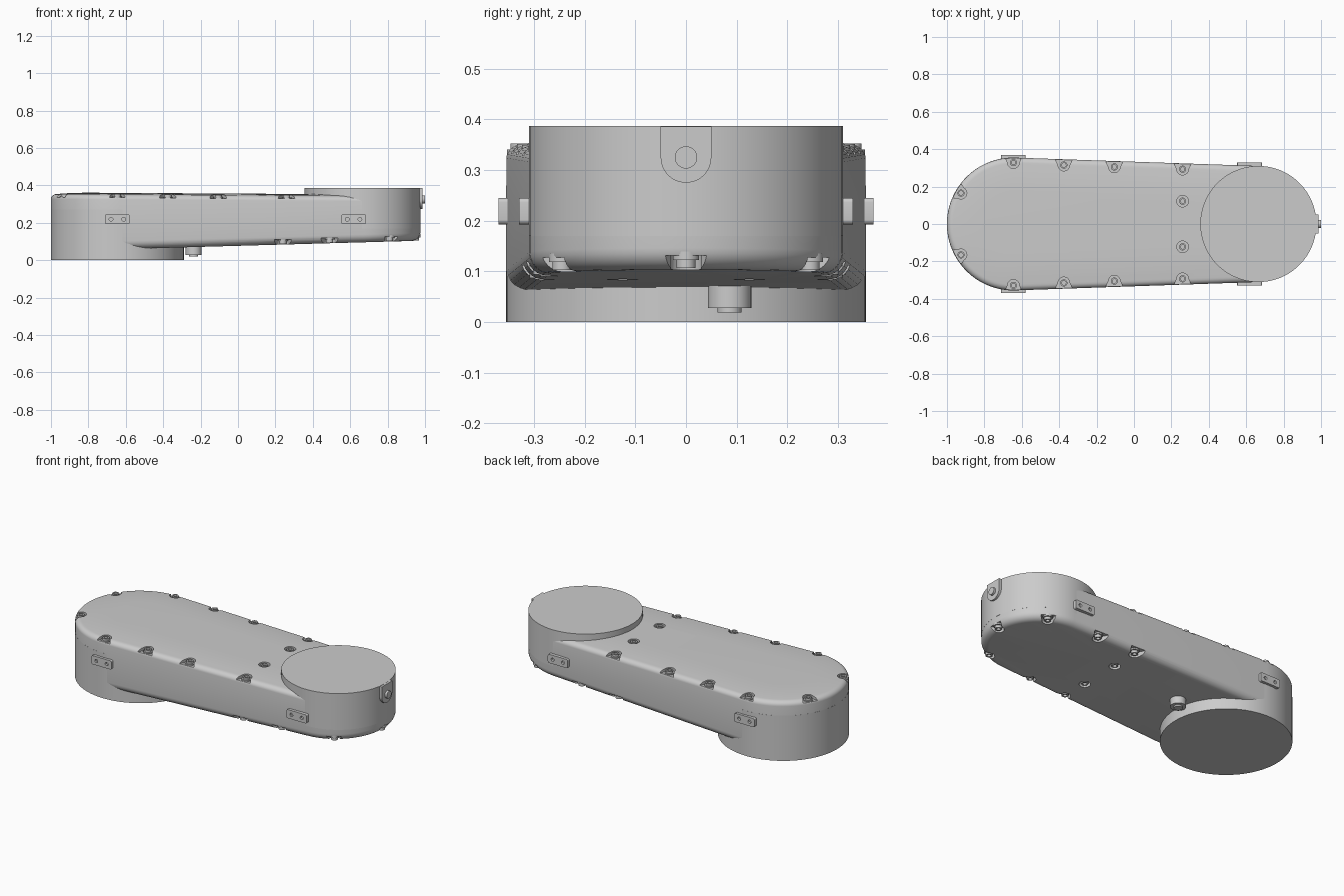
import bpy, bmesh
from math import sin, cos, pi, acos, atan2, radians
from mathutils import Matrix, Vector

if "Cube" in bpy.data.objects:
    bpy.data.objects.remove(bpy.data.objects["Cube"])

C1, R1 = -0.645, 0.355     # big end
C2, R2 = 0.665, 0.31       # small end
TAN = acos((R1 - R2) / (C2 - C1))


def z_bot(x): return 0.06 + 0.028 * (x + 0.6)
def z_top(x): return 0.36 - 0.006 * (x + 0.645)


def finish(name, bm, smooth=True):
    bmesh.ops.recalc_face_normals(bm, faces=bm.faces)
    me = bpy.data.meshes.new(name)
    bm.to_mesh(me)
    bm.free()
    ob = bpy.data.objects.new(name, me)
    bpy.context.collection.objects.link(ob)
    if smooth:
        smooth_object(ob)
    return ob


def select(ob):
    bpy.ops.object.select_all(action='DESELECT')
    ob.select_set(True)
    bpy.context.view_layer.objects.active = ob


def smooth_object(ob):
    select(ob)
    bpy.ops.object.shade_smooth_by_angle(angle=radians(30))


def loft(bm, loops):
    rings = [[bm.verts.new(p) for p in loop] for loop in loops]
    n = len(rings[0])
    for a, b in zip(rings, rings[1:]):
        for i in range(n):
            bm.faces.new((a[i], a[(i + 1) % n], b[(i + 1) % n], b[i]))
    bm.faces.new(rings[0][::-1])
    bm.faces.new(rings[-1])


def prism(bm, poly, z0, z1, mat=Matrix()):
    loft(bm, [[mat @ Vector((x, y, z)) for x, y in poly] for z in (z0, z1)])


def circle(r, n=32, cx=0, cy=0):
    return [(cx + r * cos(2 * pi * i / n), cy + r * sin(2 * pi * i / n)) for i in range(n)]


def cut(ob, bm):
    cutter = finish(ob.name + "_cutter", bm, False)
    cutter.hide_render = True
    mod = ob.modifiers.new("cut", 'BOOLEAN')
    mod.operation, mod.solver, mod.object = 'DIFFERENCE', 'EXACT', cutter
    select(ob)
    bpy.ops.object.modifier_apply(modifier=mod.name)
    bpy.data.objects.remove(cutter)
    smooth_object(ob)


def outline(inset, n=40):
    pts = []
    for c, r, a0, a1 in ((C2, R2, -TAN, TAN), (C1, R1, TAN, 2 * pi - TAN)):
        for i in range(n + 1):
            a = a0 + (a1 - a0) * i / n
            pts.append((c + (r - inset) * cos(a), (r - inset) * sin(a)))
    return pts


# Tapered arm housing: rounded lower edge, rounded upper edge, slightly crowned top
loops = []
for i in range(7):
    a = pi / 2 * i / 6
    loops.append([(x, y, z_bot(x) + 0.042 * (1 - sin(a))) for x, y in outline(0.042 * (1 - cos(a)))][:])
loops = []
for i in range(7):
    a = pi / 2 * i / 6
    loops.append([(x, y, z_bot(x) + 0.042 * (1 - cos(a))) for x, y in outline(0.042 * (1 - sin(a)))])
for i in range(7):
    a = pi / 2 * i / 6
    loops.append([(x, y, z_top(x) - 0.036 + 0.028 * sin(a)) for x, y in outline(0.032 * (1 - cos(a)))])
for inset, dz in ((0.08, 0.004), (0.14, 0.001), (0.2, 0.0)):
    loops.append([(x, y, z_top(x) - dz) for x, y in outline(inset)])
bm = bmesh.new()
loft(bm, loops)
housing = finish("arm_housing", bm)

# Screw pockets and screws: (x, y, open to the edge?)
def both(points):
    return [(x, s * y, e) for x, y, e in points for s in (1, -1)]


top = both([(-0.925, 0.165, 1), (-0.645, 0.328, 1), (-0.375, 0.315, 1),
            (-0.105, 0.305, 1), (0.26, 0.293, 1), (0.26, 0.122, 0)])
bottom = both([(0.24, 0.29, 1), (0.49, 0.283, 1), (0.81, 0.245, 1), (0.24, 0.125, 0)])
bottom.append((0.95, 0.0, 1))

cuts, screws = bmesh.new(), bmesh.new()
u_shape = [(0.031 * cos(a), 0.031 * sin(a)) for a in [pi / 2 + pi * i / 16 for i in range(17)]]
u_shape += [(0.03, -0.046), (0.09, -0.048), (0.09, 0.048), (0.03, 0.046)]
for group, is_top in ((top, True), (bottom, False)):
    for x, y, edge in group:
        cx = min(max(x, C1), C2)
        m = Matrix.Translation((x, y, 0)) @ Matrix.Rotation(atan2(y, x - cx), 4, 'Z')
        shape = u_shape if edge else circle(0.031)
        if is_top:
            surf = z_top(x) - (0.006 if edge else 0)
            floor, far, head = surf - 0.02, surf + 0.1, surf - 0.001
        else:
            surf = z_bot(x)
            floor, far, head = surf + 0.028, surf - 0.1, surf + 0.003
        prism(cuts, shape, floor, far, m)
        step = floor + (head - floor) * 0.35
        back = floor - (head - floor) * 0.3
        ring = [(0.026, back), (0.026, step), (0.019, step), (0.019, head),
                (0.011, head), (0.011, step)]
        loft(screws, [[m @ Vector((px, py, z)) for px, py in circle(r, 24)] for r, z in ring])
cut(housing, cuts)
finish("cover_screws", screws)

# Round mounting base and joint turret
bm = bmesh.new()
prism(bm, circle(R1 + 0.0004, 96, C1), 0, 0.27)
finish("mounting_base", bm)
bm = bmesh.new()
prism(bm, circle(R2 + 0.0004, 96, C2), 0.17, 0.387)
finish("joint_turret", bm)

# Side plates with two bolt holes each, on both flanks
def rounded_rect(w, h, r, n=5):
    pts = []
    for k, (sx, sy) in enumerate(((1, 1), (-1, 1), (-1, -1), (1, -1))):
        for i in range(n + 1):
            a = pi / 2 * (k + i / n)
            pts.append((sx * (w - r) + r * cos(a), sy * (h - r) + r * sin(a)))
    return pts


for label, x, y in (("rear", C1, 0.37), ("front", 0.618, 0.33)):
    for side, s in (("left", 1), ("right", -1)):
        m = Matrix.Translation((x, 0, 0.219)) @ Matrix.Rotation(-s * pi / 2, 4, 'X')
        bm, holes = bmesh.new(), bmesh.new()
        prism(bm, rounded_rect(0.066, 0.026, 0.009), y - 0.04, y, m)
        for dx in (-0.034, 0.034):
            prism(holes, circle(0.01, 20, dx), y - 0.012, y + 0.02, m)
        cut(finish(f"{label}_{side}_side_plate", bm), holes)

# U-shaped tab and button on the turret end
m = Matrix(((0, 0, 1, 0), (1, 0, 0, 0), (0, 1, 0, 0.325), (0, 0, 0, 1)))
tab = [(0.05 * cos(a), 0.05 * sin(a)) for a in [pi + pi * i / 24 for i in range(25)]]
tab += [(0.05, 0.0615), (-0.05, 0.0615)]
bm = bmesh.new()
prism(bm, tab, 0.93, 0.987, m)
finish("end_tab", bm)
bm = bmesh.new()
prism(bm, circle(0.022), 0.95, 1.0, m)
finish("end_button", bm)

# Cable plug under the arm
bm = bmesh.new()
profile = [(0.043, 0.1), (0.043, 0.028), (0.024, 0.028), (0.024, 0.019)]
loft(bm, [[(px - 0.237, py + 0.086, z) for px, py in circle(r, 40)] for r, z in profile])
finish("cable_plug", bm)
